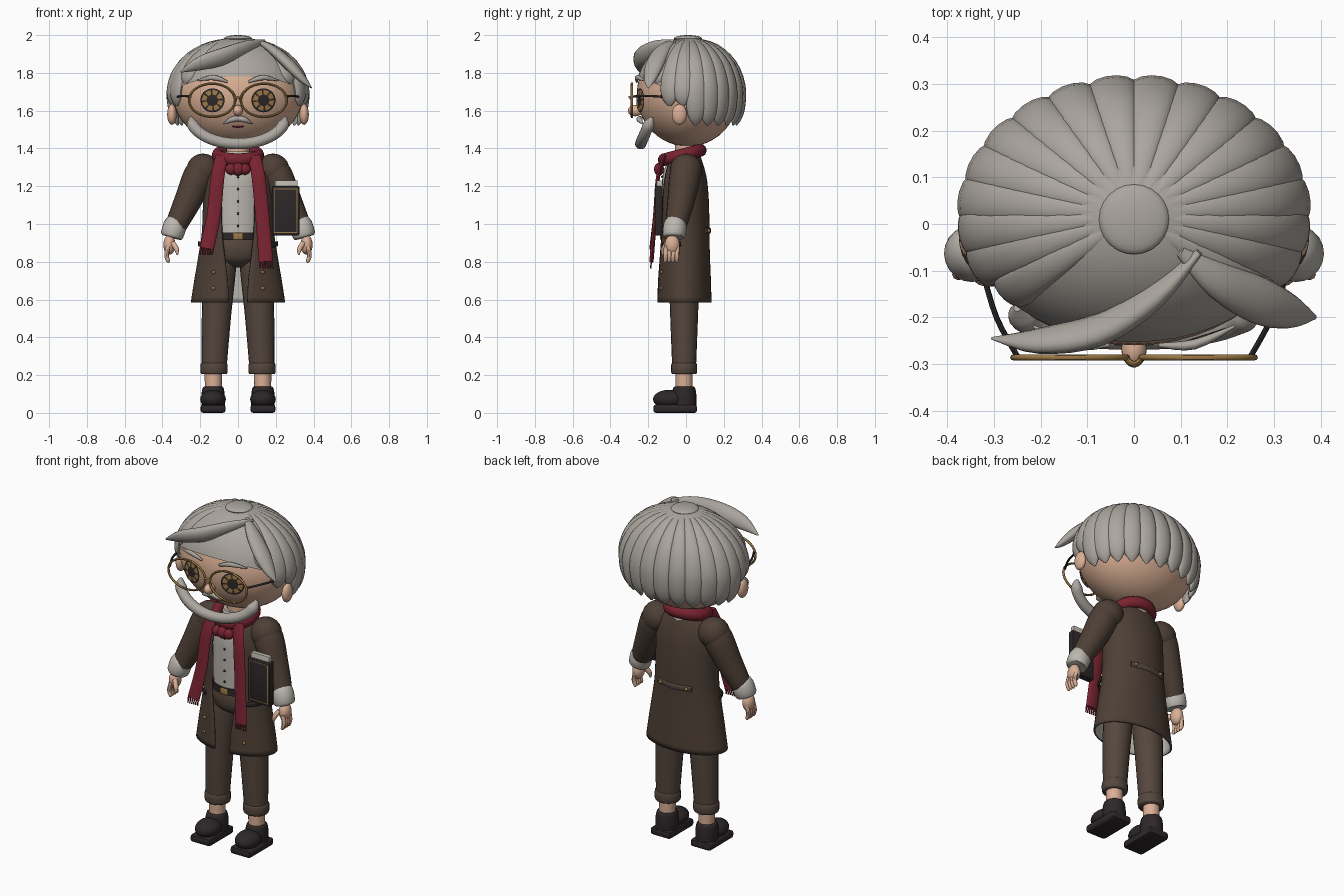
import bpy
import bmesh
from math import sin, cos, pi, radians, asin
from mathutils import Vector, Matrix

default_cube = bpy.data.objects.get("Cube")
if default_cube:
    bpy.data.objects.remove(default_cube)


def material(name, red, green, blue):
    mat = bpy.data.materials.new(name)
    mat.use_nodes = True
    colour = (red, green, blue, 1)
    mat.diffuse_color = colour
    mat.node_tree.nodes["Principled BSDF"].inputs["Base Color"].default_value = colour
    return mat


HAIR = material("hair grey", .41, .38, .345)
LINEN = material("light linen", .50, .47, .43)
SKIN = material("skin", .70, .43, .30)
COAT = material("coat brown", .075, .050, .036)
TROUSER = material("trouser brown", .090, .062, .047)
SCARF = material("scarf red", .19, .017, .030)
DARK = material("dark leather", .026, .020, .021)
GOLD = material("old gold", .33, .19, .06)

X, Y, Z = Vector((1, 0, 0)), Vector((0, 1, 0)), Vector((0, 0, 1))


def finish(bm, name, *mats, recalc=True):
    """Turn a bmesh into a smooth object with sharp creases kept."""
    if recalc:
        bmesh.ops.recalc_face_normals(bm, faces=bm.faces[:])
    for face in bm.faces:
        face.smooth = True
    for edge in bm.edges:
        edge.smooth = edge.calc_face_angle(0) < radians(45)
    mesh = bpy.data.meshes.new(name)
    bm.to_mesh(mesh)
    bm.free()
    for mat in mats:
        mesh.materials.append(mat)
    obj = bpy.data.objects.new(name, mesh)
    bpy.context.collection.objects.link(obj)
    return obj


def spline(points, sub, closed):
    """Catmull-Rom through (x, y, z, radius) points."""
    pts = [Vector(p) for p in points]
    n = len(pts)
    pick = (lambda i: pts[i % n]) if closed else (lambda i: pts[max(0, min(n - 1, i))])
    path = []
    for i in range(n if closed else n - 1):
        a, b, c, d = (pick(i + k) for k in (-1, 0, 1, 2))
        for k in range(sub):
            t = k / sub
            path.append((2 * b + (c - a) * t + (2 * a - 5 * b + 4 * c - d) * t * t
                         + (3 * b - a - 3 * c + d) * t ** 3) / 2)
    return path if closed else path + [pts[-1]]


def sweep(name, points, mat, side, flat=1, sub=4, sides=14, closed=False):
    """Elliptical tube along a path; 'side' sets the wide direction."""
    bm = bmesh.new()
    path = spline(points, sub, closed)
    n = len(path)
    rings = []
    for i, p in enumerate(path):
        after = path[(i + 1) % n] if closed else path[min(i + 1, n - 1)]
        before = path[i - 1] if closed else path[max(i - 1, 0)]
        tangent = (after - before).to_3d()
        normal = tangent.cross(side).normalized()
        wide = normal.cross(tangent).normalized()
        radius = max(p.w, .001)
        rings.append([bm.verts.new(p.to_3d() + radius * (wide * cos(a) + normal * flat * sin(a)))
                      for a in (2 * pi * k / sides for k in range(sides))])
    for i in range(n if closed else n - 1):
        low, high = rings[i], rings[(i + 1) % n]
        for k in range(sides):
            m = (k + 1) % sides
            bm.faces.new((low[k], low[m], high[m], high[k]))
    if not closed:
        bm.faces.new(rings[0])
        bm.faces.new(rings[-1])
    return finish(bm, name, mat)


def ball(name, centre, size, mat, detail=24):
    bm = bmesh.new()
    bmesh.ops.create_uvsphere(bm, u_segments=detail, v_segments=detail // 2, radius=1,
                              matrix=Matrix.Translation(centre) @ Matrix.Diagonal((*size, 1)))
    return finish(bm, name, mat)


def box(name, centre, size, mat, bevel=.004):
    bm = bmesh.new()
    bmesh.ops.create_cube(bm, size=1, matrix=Matrix.Translation(centre) @ Matrix.Diagonal((*size, 1)))
    bmesh.ops.bevel(bm, geom=bm.edges[:], offset=bevel, segments=2, affect='EDGES', profile=.5)
    return finish(bm, name, mat)


def flip(points, s):
    return [(p[0] * s, *p[1:]) for p in points]


# Head, neck and hair cap
ball("head", (0, .01, 1.69), (.345, .27, .28), SKIN, 48)
sweep("neck", [(0, 0, 1.3, .06), (0, 0, 1.46, .06)], SKIN, X)
bm = bmesh.new()
bmesh.ops.create_uvsphere(bm, u_segments=48, v_segments=32, radius=1,
                          matrix=Matrix.Translation((0, .015, 1.69)) @ Matrix.Diagonal((.357, .282, .298, 1)))
bmesh.ops.bisect_plane(bm, geom=bm.verts[:] + bm.edges[:] + bm.faces[:], clear_inner=True,
                       plane_co=(0, -.26, 1.785), plane_no=(0, .23, .53))
finish(bm, "hair_cap", HAIR)

# Hair strands fanning out from the crown
COUNT = 24
for k in range(COUNT):
    theta = radians(-90) + 2 * pi * (k + .5) / COUNT
    if sin(theta) < -.75:
        continue
    end = 125 if sin(theta) > .1 else 103 if sin(theta) > -.4 else 80
    pts = []
    for f, width in ((.08, 1), (.25, 1), (.45, 1), (.65, 1), (.82, 1), (.93, .75), (1, .1)):
        phi = radians(end * f)
        out = sin(phi) if phi < pi / 2 else 1 - .3 * cos(phi) ** 2
        pts.append((.355 * out * cos(theta), .018 + .277 * out * sin(theta),
                    1.69 + .292 * cos(phi), .05 * out * width + .003))
    sweep("hair_strand", pts, HAIR, Vector((-.355 * sin(theta), .277 * cos(theta), 0)), .48, sub=3)
ball("crown", (0, .01, 1.982), (.075, .075, .018), HAIR)

# Swept fringe locks
sweep("fringe_right", [(.14, -.06, 1.965, .012), (.05, -.15, 1.935, .04), (-.07, -.225, 1.89, .05),
                       (-.2, -.25, 1.85, .04), (-.305, -.245, 1.805, .004)], HAIR, Vector((0, -.5, 1)), .6)
sweep("fringe_left", [(.1, -.06, 1.97, .012), (.18, -.12, 1.925, .04), (.27, -.165, 1.845, .05),
                      (.34, -.19, 1.77, .035), (.39, -.2, 1.72, .004)], HAIR, Vector((-.5, -1, .2)), .6)

# Face
ball("nose", (0, -.268, 1.6), (.027, .04, .03), SKIN)
sweep("mouth", [(-.03, -.222, 1.517, .003), (0, -.228, 1.514, .006), (.03, -.222, 1.517, .003)], SCARF, Y)
beard = []
for k in range(13):
    a = pi + pi * k / 12
    beard.append((.25 * cos(a), -.18 + .06 * sin(a), 1.565 + .14 * sin(a), .03 if 0 < k < 12 else .008))
sweep("beard", beard, HAIR, Y)

for s in (-1, 1):
    ball("ear", (.35 * s, -.035, 1.58), (.025, .04, .055), SKIN)
    sweep("eyebrow", flip([(.055, -.26, 1.752, .006), (.13, -.258, 1.775, .014), (.215, -.22, 1.76, .004)], s),
          HAIR, Z, .8)
    sweep("moustache", flip([(0, -.243, 1.558, .014), (.035, -.246, 1.552, .015), (.075, -.228, 1.53, .003)], s),
          HAIR, Z)

    # Eye disc: dark pupil and rim, gold iris with dark rays
    bm = bmesh.new()
    place = (Matrix.Translation((.135 * s, -.243, 1.655)) @ Matrix.Rotation(radians(18 * s), 4, 'Z'))
    steps = 32
    rings = [[bm.verts.new(place @ Vector((r * cos(a), -.004 + r * r, r * .95 * sin(a))))
              for a in (2 * pi * k / steps for k in range(steps))] for r in (.004, .032, .058, .067)]
    bm.faces.new(rings[0])
    for i in range(3):
        for k in range(steps):
            m = (k + 1) % steps
            face = bm.faces.new((rings[i][k], rings[i][m], rings[i + 1][m], rings[i + 1][k]))
            face.material_index = 1 if i == 1 and k % 4 else 0
    finish(bm, "eye", DARK, GOLD)

    # Spectacles
    rim = [(s * .137 + .122 * cos(a), -.286, 1.655 + .088 * sin(a), .0065)
           for a in (2 * pi * k / 16 for k in range(16))]
    sweep("spectacle_rim", rim, GOLD, Y, sub=2, sides=8, closed=True)
    sweep("spectacle_arm", flip([(.25, -.284, 1.675, .006), (.295, -.2, 1.678, .006), (.325, -.1, 1.672, .006)], s),
          DARK, Z, sides=8)
sweep("spectacle_bridge", [(-.02, -.286, 1.66, .006), (0, -.3, 1.672, .006), (.02, -.286, 1.66, .006)],
      GOLD, Z, sides=8)

# Shirt, collar, belt and trousers
sweep("shirt", [(0, -.01, .92, .132), (0, -.01, 1.1, .135), (0, -.01, 1.27, .13), (0, -.01, 1.36, .07)],
      LINEN, X, .86, sides=32)
sweep("collar", [(0, 0, 1.32, .1), (0, 0, 1.385, .082)], LINEN, X, .88, sides=24)
for k in range(5):
    ball("shirt_button", (0, -.127, .99 + .065 * k), (.007, .006, .007), DARK, 10)
sweep("belt", [(0, -.01, .915, .139), (0, -.01, .955, .139)], DARK, X, .87, sides=32)
box("belt_buckle", (0, -.132, .935), (.05, .012, .036), GOLD)
sweep("hips", [(0, -.01, .77, .05), (0, -.01, .81, .12), (0, -.01, .87, .142), (0, -.01, .93, .134)],
      TROUSER, X, .8, sides=28)

# Open coat: outer shell with a light lining
ROWS = [(.585, .25, .145, .05), (.7, .232, .142, .055), (.82, .212, .137, .07), (.95, .192, .134, .085),
        (1.1, .186, .132, .09), (1.23, .182, .122, .09), (1.32, .15, .1, .08), (1.375, .09, .078, .06)]
bm = bmesh.new()
rings = []
for z, rx, ry, gap in spline(ROWS, 3, False):
    start = asin(min(gap / rx, 1))
    angles = [start + (2 * pi - 2 * start) * k / 48 for k in range(49)]
    rings.append([bm.verts.new((rx * sin(a), -.01 - ry * cos(a), z)) for a in angles])
for low, high in zip(rings, rings[1:]):
    for k in range(48):
        bm.faces.new((low[k], low[k + 1], high[k + 1], high[k]))
coat = finish(bm, "coat", COAT, LINEN, recalc=False)
shell = coat.modifiers.new("thickness", 'SOLIDIFY')
shell.thickness = .01
shell.offset = -1
shell.material_offset = 1

# Back strap
sweep("back_strap", [(-.11, .105, .965, .016), (0, .127, .965, .016), (.11, .105, .965, .016)], TROUSER, Z, .35)
for s in (-1, 1):
    ball("strap_button", (.085 * s, .12, .965), (.01, .01, .01), GOLD, 12)

for s in (-1, 1):
    # Coat details
    sweep("pocket_flap", flip([(.13, -.122, .885, .014), (.18, -.085, .89, .014), (.208, -.03, .895, .014)], s),
          DARK, Z, .4)
    for z in (.66, .745):
        ball("coat_button", (.13 * s, -.13, z), (.01, .008, .01), GOLD, 12)

    # Arm, cuff and hand
    ball("shoulder", (.185 * s, 0, 1.285), (.088, .086, .088), COAT)
    sweep("sleeve", flip([(.17, 0, 1.33, .06), (.205, -.005, 1.26, .082), (.262, -.025, 1.13, .073),
                          (.31, -.045, 1.03, .062), (.335, -.06, .975, .054)], s), COAT, Y, sides=20)
    sweep("cuff", flip([(.326, -.055, 1.0, .056), (.334, -.058, .99, .062), (.35, -.065, .94, .06),
                        (.353, -.066, .93, .05)], s), LINEN, Y, sides=20, sub=2)
    ball("palm", (.363 * s, -.073, .89), (.032, .04, .052), SKIN)
    for k in range(4):
        y = -.105 + .02 * k
        sweep("finger", flip([(.37, y, .88, .012), (.378, y - .003, .835, .012), (.37, y - .004, .805, .01),
                              (.366, y - .004, .795, .003)], s), SKIN, Y, sides=8)
    sweep("thumb", flip([(.345, -.1, .9, .014), (.325, -.12, .865, .013), (.322, -.125, .835, .004)], s),
          SKIN, Y, sides=10)

    # Leg and shoe
    sweep("trouser_leg", flip([(.075, -.01, .87, .075), (.1, -.01, .7, .083), (.115, -.01, .5, .077),
                               (.127, -.01, .23, .066)], s), TROUSER, X, .95, sides=20)
    sweep("trouser_cuff", flip([(.127, -.01, .205, .066), (.127, -.01, .215, .072), (.127, -.01, .255, .072),
                                (.127, -.01, .265, .066)], s), TROUSER, X, .95, sides=20, sub=2)
    sweep("ankle", flip([(.13, -.01, .09, .045), (.13, -.01, .24, .047)], s), SKIN, X)
    ball("shoe_toe", (.132 * s, -.09, .072), (.068, .085, .05), DARK)
    sweep("shoe_heel", flip([(.132, -.01, .03, .062), (.132, -.01, .09, .062), (.132, -.01, .13, .056),
                             (.132, -.01, .14, .046)], s), DARK, X, 1.05, sides=20)
    box("shoe_sole", (.132 * s, -.057, .022), (.132, .232, .044), DARK, .014)

# Scarf: neck ring, knot and two hanging tails
loop = []
for k in range(16):
    a = 2 * pi * k / 16
    loop.append((.108 * cos(a), -.02 + .098 * sin(a), 1.365 + .025 * sin(a), .034))
sweep("scarf_ring", loop, SCARF, Z, .9, sub=2, closed=True)
for x, size in ((-.038, .03), (0, .034), (.038, .03)):
    ball("scarf_knot", (x, -.143, 1.29), (size, .026, size), SCARF)
for s, end, foot in ((-1, .165, .87), (1, .148, .8)):
    sweep("scarf_tail", flip([(.085, -.115, 1.36, .034), (.108, -.148, 1.25, .036), (.128, -.163, 1.05, .037),
                              (end, -.183, foot, .038)], s), SCARF, X, .3)
    for k in range(6):
        x = end - .032 + .0128 * k
        sweep("scarf_fringe", flip([(x, -.183, foot + .01, .005), (x + .003, -.187, foot - .035, .004)], s),
              SCARF, X, sides=6, sub=2)

# Book held at the left side
box("book_cover", (.252, -.145, 1.07), (.145, .04, .26), DARK)
box("book_pages", (.255, -.142, 1.1), (.12, .026, .262), LINEN, .002)
for s in (-1, 1):
    box("book_border_side", (.252 + .06 * s, -.166, 1.07), (.005, .004, .235), GOLD, .001)
    box("book_border_end", (.252, -.166, 1.07 + .115 * s), (.124, .004, .005), GOLD, .001)
